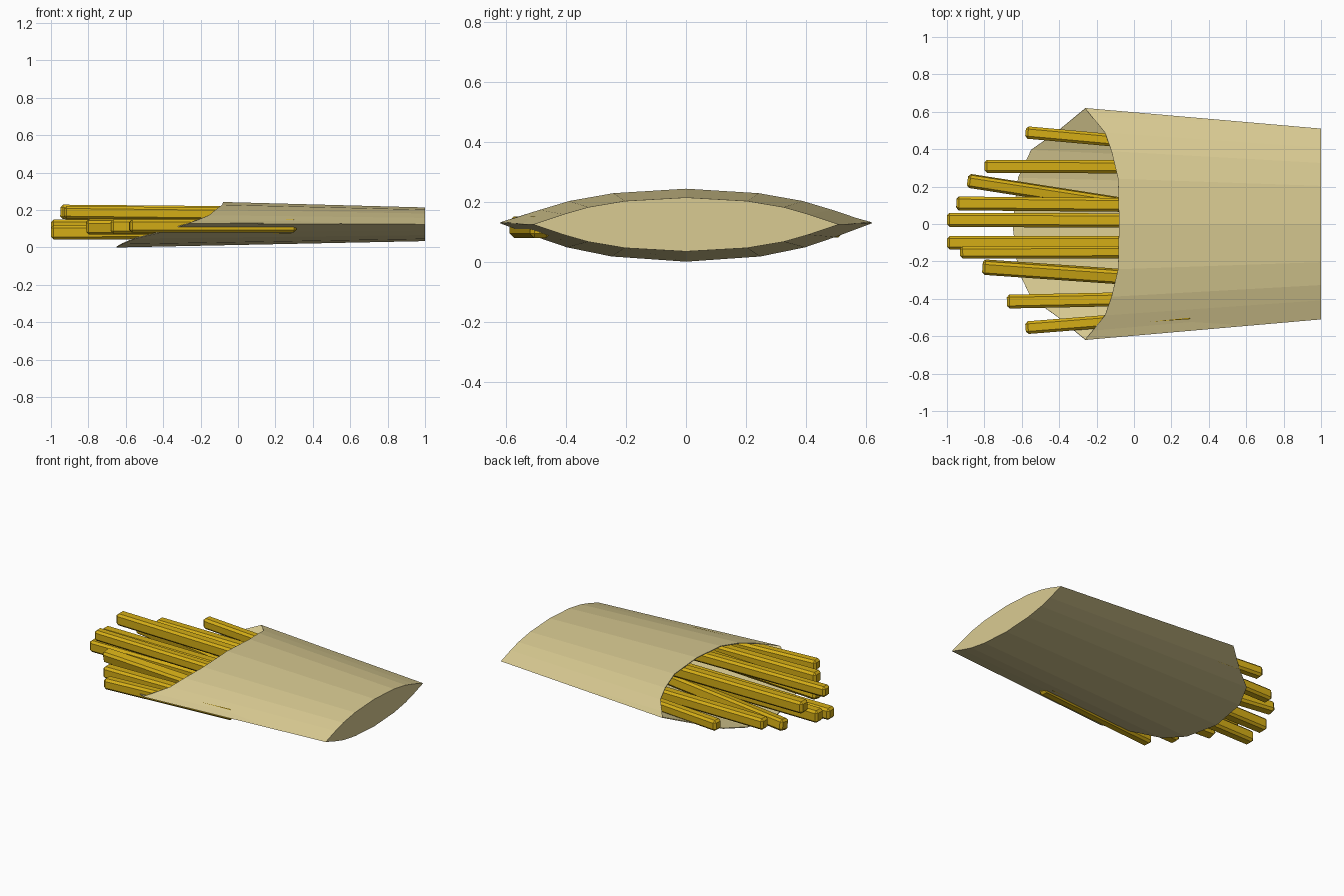
import bpy, bmesh, math
from mathutils import Vector, Matrix

if "Cube" in bpy.data.objects:
    bpy.data.objects.remove(bpy.data.objects["Cube"])


def material(name, rgb):
    m = bpy.data.materials.new(name)
    m.diffuse_color = (*rgb, 1)
    m.use_nodes = True
    m.node_tree.nodes["Principled BSDF"].inputs["Base Color"].default_value = m.diffuse_color
    return m


paper = material("tan card", (0.70, 0.60, 0.29))
potato = material("golden yellow", (0.66, 0.42, 0.008))


def make_object(name, bm, mat):
    bmesh.ops.recalc_face_normals(bm, faces=bm.faces[:])
    me = bpy.data.meshes.new(name)
    bm.to_mesh(me)
    bm.free()
    me.materials.append(mat)
    ob = bpy.data.objects.new(name, me)
    bpy.context.collection.objects.link(ob)
    return ob


# Sleeve: half profile as (mouth x of top sheet, mouth x of bottom sheet, width share, height share)
half = [(-0.08, -0.65, 0, 1), (-0.085, -0.62, 0.4, 0.87), (-0.12, -0.55, 0.64, 0.64),
        (-0.155, -0.41, 0.80, 0.38), (-0.26, -0.26, 1, 0)]


def at(x, share, h):
    """Point on the tapering lens section at a given x"""
    k = (x + 0.26) / 1.26
    w = 0.62 - 0.11 * max(k, 0)
    mid, hh = 0.128 - 0.004 * k, 0.12 - 0.03 * k
    return (x, share * w, mid + h * hh)


ring = [(a, s, h) for a, b, s, h in half]
ring += [(b, s, -h) for a, b, s, h in half[-2::-1]]
ring += [(b, -s, -h) for a, b, s, h in half[1:]]
ring += [(a, -s, h) for a, b, s, h in half[-2:0:-1]]

bm = bmesh.new()
mouth = [bm.verts.new(at(x, s, h)) for x, s, h in ring]
base = [bm.verts.new(at(1.0, s, h)) for x, s, h in ring]
n = len(ring)
for i in range(n):
    j = (i + 1) % n
    bm.faces.new((mouth[i], mouth[j], base[j], base[i]))
bm.faces.new(base)
sleeve = make_object("card_sleeve", bm, paper)
# make sure normals point outward (base cap toward +x)
cap = max(sleeve.data.polygons, key=lambda p: len(p.vertices))
if cap.normal.x < 0:
    sleeve.data.flip_normals()
mod = sleeve.modifiers.new("thickness", "SOLIDIFY")
mod.thickness = 0.005
mod.offset = -1

# Fries: tip x, tip y, tip z, inner x, inner y, inner z, width, roll in degrees
fries = [
    (-0.58, 0.490, 0.115, 0.30, 0.410, 0.115, 0.066, 0),
    (-0.80, 0.308, 0.115, 0.20, 0.305, 0.115, 0.070, 0),
    (-0.89, 0.232, 0.100, 0.15, 0.070, 0.100, 0.070, 8),
    (-0.95, 0.110, 0.190, 0.20, 0.100, 0.180, 0.074, 0),
    (-1.00, 0.022, 0.110, 0.20, 0.018, 0.110, 0.076, 0),
    (-1.00, -0.100, 0.080, 0.20, -0.100, 0.085, 0.072, 0),
    (-0.93, -0.152, 0.188, 0.20, -0.150, 0.175, 0.066, 0),
    (-0.81, -0.230, 0.112, 0.20, -0.300, 0.112, 0.074, 12),
    (-0.68, -0.415, 0.112, 0.30, -0.395, 0.112, 0.074, 0),
    (-0.58, -0.555, 0.115, 0.31, -0.485, 0.115, 0.068, 0),
]
for i, (x0, y0, z0, x1, y1, z1, w, roll) in enumerate(fries):
    a, b = Vector((x0, y0, z0)), Vector((x1, y1, z1))
    d = b - a
    bm = bmesh.new()
    bmesh.ops.create_cube(bm, size=1)
    bmesh.ops.scale(bm, verts=bm.verts[:], vec=(d.length, w, w * 1.05))
    bmesh.ops.bevel(bm, geom=bm.edges[:], offset=0.014, segments=1, affect='EDGES')
    rot = (Matrix.Rotation(math.atan2(d.y, d.x), 4, 'Z')
           @ Matrix.Rotation(-math.asin(d.z / d.length), 4, 'Y')
           @ Matrix.Rotation(math.radians(roll), 4, 'X'))
    bmesh.ops.transform(bm, matrix=Matrix.Translation((a + b) / 2) @ rot, verts=bm.verts[:])
    make_object(f"fry_{i + 1}", bm, potato)
